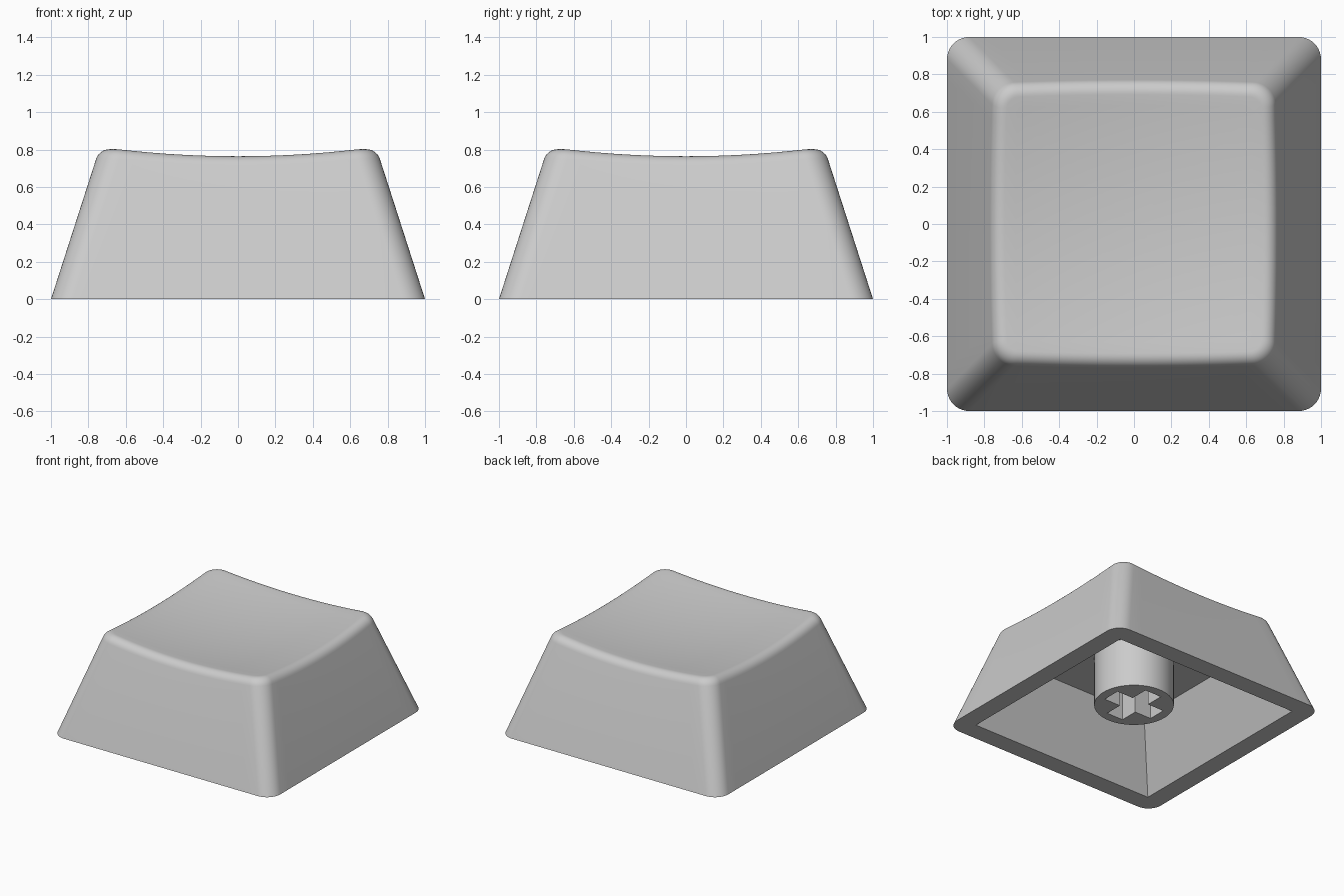
import bpy, bmesh, math
from mathutils import Vector

if "Cube" in bpy.data.objects:
    bpy.data.objects.remove(bpy.data.objects["Cube"])

SLOPE = 0.322      # inward lean of the outer walls
RADIUS = 0.12      # rounding of the upright corners
EDGE = 0.06        # size of the rounded top edge
ARC, SIDE = 10, 16 # segments per corner and per straight side
PER = ARC + SIDE

grey = bpy.data.materials.new("grey_plastic")
grey.diffuse_color = (0.6, 0.6, 0.6, 1)
grey.use_nodes = True
grey.node_tree.nodes["Principled BSDF"].inputs["Base Color"].default_value = grey.diffuse_color


def dish(p):
    """Height of the bowl-shaped top."""
    return 0.718 + 0.095 * (p.x ** 2 + p.y ** 2)


def outline(i, h, r):
    """Point i of a rounded square with half width h and corner radius r."""
    k, j = divmod(i % (4 * PER), PER)

    def corner(k, a):
        sx, sy = [(1, 1), (-1, 1), (-1, -1), (1, -1)][k % 4]
        a += k * math.pi / 2
        return Vector((sx * (h - r) + r * math.cos(a), sy * (h - r) + r * math.sin(a)))

    if j <= ARC:
        return corner(k, j / ARC * math.pi / 2)
    return corner(k, math.pi / 2).lerp(corner(k + 1, 0), (j - ARC) / SIDE)


def column(i):
    """Points from the cavity ceiling, round the rim, up the wall and over the top edge."""
    def at(h, r, z):
        return outline(i, h, r).to_3d() + Vector((0, 0, z))

    z = 0.8
    for _ in range(8):
        h = 1 - SLOPE * z
        z = dish(outline(i, h, RADIUS))
    tip = at(h, RADIUS, z)
    za = z - EDGE * 0.95
    low = at(1 - SLOPE * za, RADIUS, za)
    inner = outline(i, h - EDGE, RADIUS - EDGE)
    high = inner.to_3d() + Vector((0, 0, dish(inner)))
    pts = [at(0.62, 0, 0.52), at(0.845, 0, 0), at(1, RADIUS, 0)]
    # rounded top edge as a circular-like arc
    steps, w = 7, 0.81
    for s in range(steps + 1):
        t = s / steps
        a, b, c = (1 - t) ** 2, 2 * w * t * (1 - t), t * t
        pts.append((low * a + tip * b + high * c) / (a + b + c))
    # dished top, shrinking towards the middle
    for s in range(1, 12):
        q = inner * (1 - s / 12)
        pts.append(q.to_3d() + Vector((0, 0, dish(q))))
    return pts


# hollow cap shell
bm = bmesh.new()
cols = [[bm.verts.new(p) for p in column(i)] for i in range(4 * PER)]
for i, a in enumerate(cols):
    b = cols[(i + 1) % len(cols)]
    for j in range(len(a) - 1):
        bm.faces.new((a[j], b[j], b[j + 1], a[j + 1]))
centre = bm.verts.new((0, 0, 0.718))
for i, a in enumerate(cols):
    bm.faces.new((a[-1], cols[(i + 1) % len(cols)][-1], centre))
bm.faces.new([c[0] for c in cols])  # cavity ceiling
bmesh.ops.remove_doubles(bm, verts=bm.verts, dist=0.0005)
bmesh.ops.recalc_face_normals(bm, faces=bm.faces)
mesh = bpy.data.meshes.new("cap_shell")
bm.to_mesh(mesh)
bm.free()
shell = bpy.data.objects.new("cap_shell", mesh)
bpy.context.collection.objects.link(shell)

# round mounting stem with a cross-shaped socket
L, W = 0.225, 0.075
circle = [(0.3 * math.cos(a * math.tau / 64), 0.3 * math.sin(a * math.tau / 64)) for a in range(64)]
arm = [(L, -W), (L, W), (W, W)]
cross = []
for k in range(4):
    c, s = round(math.cos(k * math.pi / 2)), round(math.sin(k * math.pi / 2))
    cross += [(x * c - y * s, x * s + y * c) for x, y in arm]
curve = bpy.data.curves.new("mounting_stem", 'CURVE')
curve.dimensions = '2D'
curve.fill_mode = 'BOTH'
BOTTOM, TOP = 0.115, 0.53
curve.extrude = (TOP - BOTTOM) / 2
for loop in (circle, cross):
    sp = curve.splines.new('POLY')
    sp.points.add(len(loop) - 1)
    for p, (x, y) in zip(sp.points, loop):
        p.co = (x, y, 0, 1)
    sp.use_cyclic_u = True
stem = bpy.data.objects.new("mounting_stem", curve)
stem.location.z = (TOP + BOTTOM) / 2
bpy.context.collection.objects.link(stem)
bpy.context.view_layer.objects.active = stem
stem.select_set(True)
bpy.ops.object.convert(target='MESH')
stem = bpy.context.view_layer.objects.active
bm = bmesh.new()
bm.from_mesh(stem.data)
bmesh.ops.remove_doubles(bm, verts=bm.verts, dist=0.0005)
bmesh.ops.recalc_face_normals(bm, faces=bm.faces)
bm.to_mesh(stem.data)
bm.free()

# shared finish
for ob in (shell, stem):
    ob.data.materials.clear()
    ob.data.materials.append(grey)
    bpy.ops.object.select_all(action='DESELECT')
    ob.select_set(True)
    bpy.context.view_layer.objects.active = ob
    bpy.ops.object.shade_smooth_by_angle(angle=math.radians(30))
